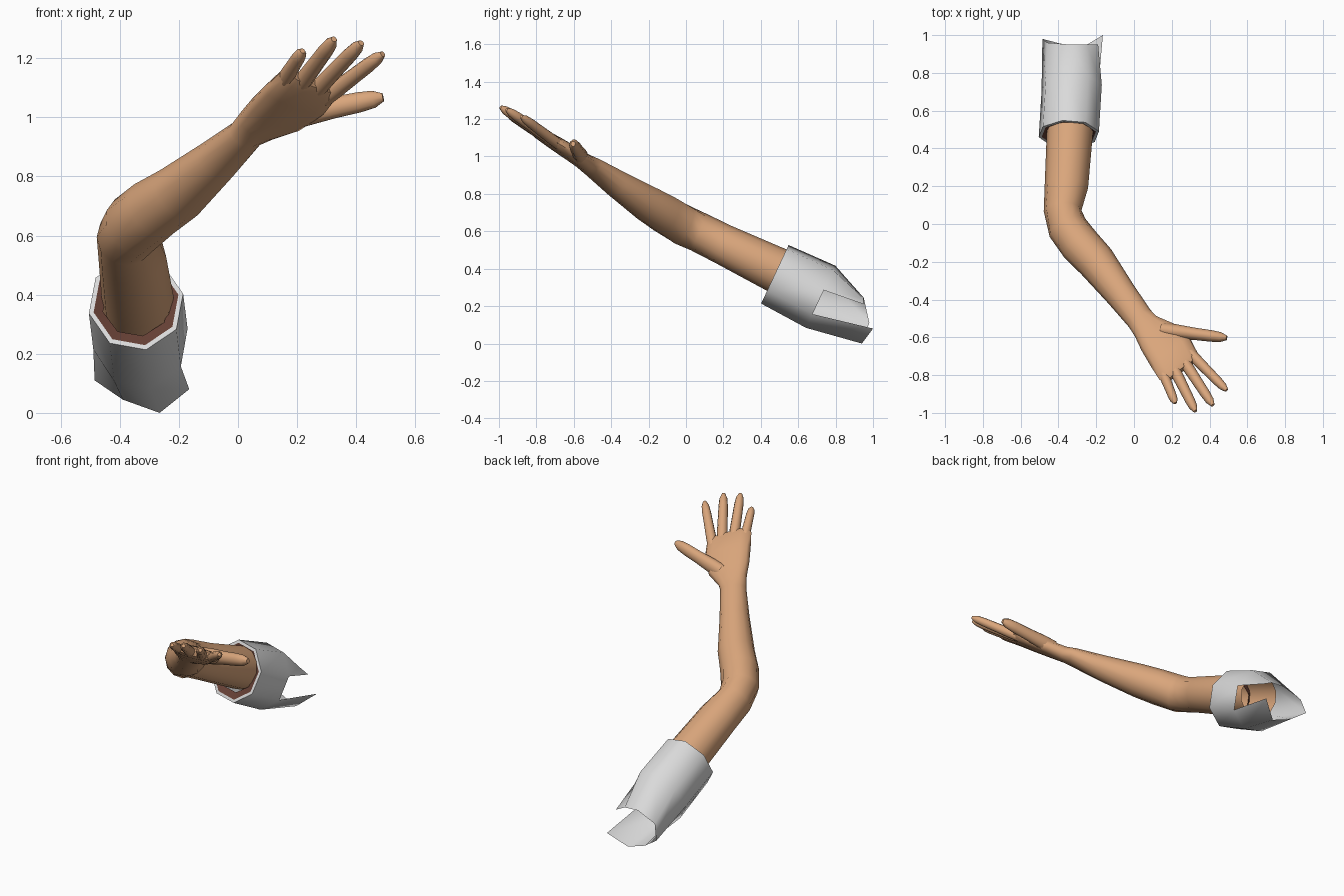
import bpy, bmesh, math
from mathutils import Vector as V

if "Cube" in bpy.data.objects:
    bpy.data.objects.remove(bpy.data.objects["Cube"])


def material(name, rgb):
    m = bpy.data.materials.new(name)
    m.diffuse_color = (*rgb, 1)
    m.use_nodes = True
    m.node_tree.nodes["Principled BSDF"].inputs["Base Color"].default_value = m.diffuse_color
    return m


SKIN = material("skin", (0.70, 0.38, 0.20))
GREY = material("sleeve_grey", (0.70, 0.70, 0.70))
DARK = material("dark_brown", (0.13, 0.05, 0.035))


def ring(c, u, v, n, phase=0.0, power=1.0):
    """Points of a (super)ellipse; phase in degrees."""
    pts = []
    for k in range(n):
        a = 2 * math.pi * k / n + math.radians(phase)
        ca, sa = math.cos(a), math.sin(a)
        pts.append(c + u * math.copysign(abs(ca) ** power, ca)
                   + v * math.copysign(abs(sa) ** power, sa))
    return pts


def loft(name, rings, mat, cap_start=False, cap_end=False, skip=(), angle=60):
    """Skin consecutive rings; skip holds (segment, side) faces to leave open."""
    bm = bmesh.new()
    vs = [[bm.verts.new(p) for p in r] for r in rings]
    n = len(rings[0])
    for i in range(len(vs) - 1):
        for k in range(n):
            if (i, k) not in skip:
                j = (k + 1) % n
                bm.faces.new((vs[i][k], vs[i][j], vs[i + 1][j], vs[i + 1][k]))
    if cap_start:
        bm.faces.new(vs[0][::-1])
    if cap_end:
        bm.faces.new(vs[-1])
    bmesh.ops.recalc_face_normals(bm, faces=bm.faces)
    me = bpy.data.meshes.new(name)
    bm.to_mesh(me)
    bm.free()
    me.materials.append(mat)
    ob = bpy.data.objects.new(name, me)
    bpy.context.collection.objects.link(ob)
    bpy.ops.object.select_all(action='DESELECT')
    ob.select_set(True)
    bpy.context.view_layer.objects.active = ob
    bpy.ops.object.shade_smooth_by_angle(angle=math.radians(angle))
    return ob


def path_rings(path, n=12):
    """Rings across a path of (x, y, z, side radius, vertical radius)."""
    out = []
    pts = [V(p[:3]) for p in path]
    for i, p in enumerate(path):
        t = (pts[min(i + 1, len(pts) - 1)] - pts[max(i - 1, 0)]).normalized()
        u = V((0, 0, 1)).cross(t).normalized()
        out.append(ring(pts[i], u * p[3], t.cross(u) * p[4], n))
    return out


# ---- arm and palm, one continuous skin ----
arm = path_rings([
    (-0.335, 0.73, 0.28, 0.125, 0.125),
    (-0.34, 0.48, 0.395, 0.122, 0.122),
    (-0.358, 0.20, 0.53, 0.115, 0.108),
    (-0.378, 0.07, 0.595, 0.100, 0.106),
    (-0.352, -0.02, 0.635, 0.106, 0.110),
    (-0.285, -0.11, 0.69, 0.108, 0.106),
    (-0.20, -0.20, 0.745, 0.103, 0.098),
    (-0.07, -0.37, 0.855, 0.083, 0.074),
    (0.03, -0.50, 0.945, 0.073, 0.052),
])
NORMAL = V((-0.06, 0.6, 1)).normalized()


def on_hand(x, y):
    return V((x, y, 0.965 - 0.6 * (y + 0.53) + 0.06 * (x - 0.1)))


for lx, ly, rx, ry, t in ((0.005, -0.595, 0.125, -0.495, 0.046),
                          (0.04, -0.67, 0.215, -0.53, 0.044),
                          (0.09, -0.755, 0.30, -0.61, 0.040),
                          (0.135, -0.825, 0.338, -0.685, 0.034),
                          (0.165, -0.84, 0.340, -0.71, 0.020)):
    L, R = on_hand(lx, ly), on_hand(rx, ry)
    arm.append(ring((L + R) / 2, (R - L) / 2, NORMAL * t, 12, power=0.8))
loft("arm", arm, SKIN, cap_end=True)


# ---- fingers and thumb ----
def finger(name, base, tip, r0, r1, flat=1.0):
    base, tip = V(base), V(tip)
    prof = ((-0.15, r0), (0.1, r0), (0.45, r1 * 1.06), (0.75, r1),
            (0.92, r1 * 0.85), (1.03, r1 * 0.4))
    path = [(*base.lerp(tip, f), r * flat, r) for f, r in prof]
    loft(name, path_rings(path, 10), SKIN, cap_end=True)


for name, b, tip, r in (
        ("little_finger", (0.165, -0.815), (0.217, -0.945, 1.222), 0.023),
        ("ring_finger", (0.222, -0.785), (0.322, -0.985, 1.260), 0.026),
        ("middle_finger", (0.277, -0.745), (0.413, -0.953, 1.247), 0.026),
        ("index_finger", (0.318, -0.705), (0.485, -0.875, 1.210), 0.025)):
    finger(name, on_hand(*b), tip, r * 1.15, r)
finger("thumb", (0.19, -0.565, 1.005), (0.482, -0.602, 1.066), 0.045, 0.036, 0.85)

# ---- sleeve: eight-sided tube with a slit on the inner side ----
axis_up_a, axis_up_b = V((0, 0.075, 0.16)), V((0, 0.08, 0.17))
ca, cb = V((-0.345, 0.475, 0.37)), V((-0.33, 0.72, 0.25))
half = V((0.163, 0, 0))
cuff_in = ring(ca, half * 0.9, axis_up_a * 0.9, 8, -33)
cuff = ring(ca, half, axis_up_a, 8, -33)
middle = ring(cb, half, axis_up_b, 8, -33)
shoulder = [V(p) for p in (
    (-0.165, 1.0, 0.08), (-0.19, 0.95, 0.21), (-0.25, 0.95, 0.24),
    (-0.34, 0.95, 0.245), (-0.46, 0.96, 0.20), (-0.485, 0.98, 0.11),
    (-0.39, 0.955, 0.045), (-0.265, 0.94, 0.0))]
loft("sleeve", [cuff_in, cuff, middle, shoulder], GREY, skip={(2, 0)})

# ---- dark gap between cuff and arm ----
back = V((0, 0.012, -0.006))
loft("cuff_lining", [cuff_in,
                     ring(ca + back, half * 0.70, axis_up_a * 0.66, 8, -33)], DARK)
